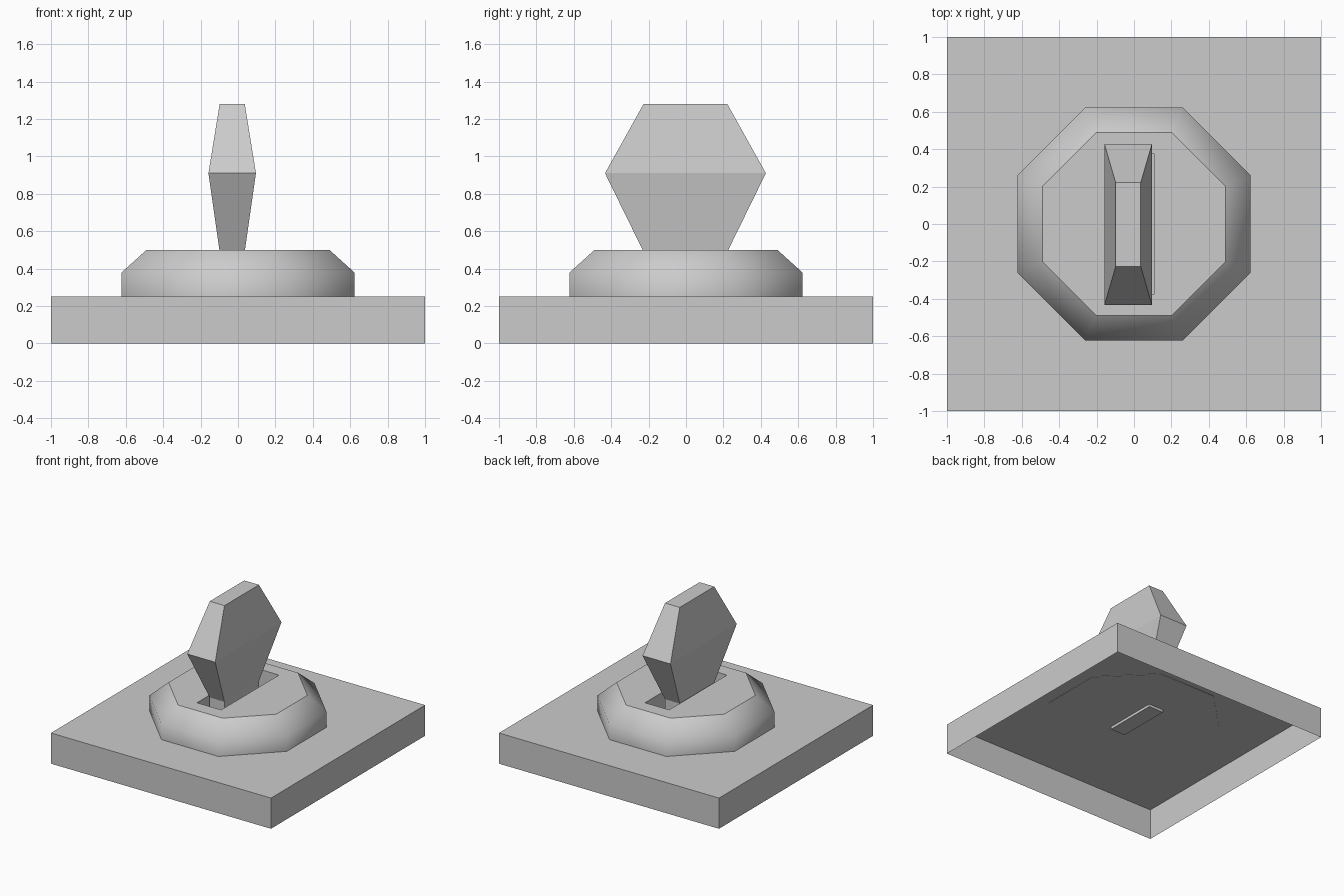
import bpy, bmesh, math

if "Cube" in bpy.data.objects:
    bpy.data.objects.remove(bpy.data.objects["Cube"])


def loft(name, rings, bottom=True, top=True, smooth_sides=False):
    """Skin a stack of point rings, optionally capping either end."""
    bm = bmesh.new()
    loops = [[bm.verts.new(p) for p in ring] for ring in rings]
    n = len(loops[0])
    for a, b in zip(loops, loops[1:]):
        for i in range(n):
            j = (i + 1) % n
            bm.faces.new((a[i], a[j], b[j], b[i])).smooth = smooth_sides
    if bottom:
        bm.faces.new(loops[0][::-1])
    if top:
        bm.faces.new(loops[-1])
    mesh = bpy.data.meshes.new(name)
    bm.to_mesh(mesh)
    bm.free()
    obj = bpy.data.objects.new(name, mesh)
    bpy.context.collection.objects.link(obj)
    return obj


def rect(hx, hy, z, cx=0.0, cy=0.0):
    return [(cx + sx * hx, cy + sy * hy, z)
            for sx, sy in ((-1, -1), (1, -1), (1, 1), (-1, 1))]


def octagon(apothem, z):
    r = apothem / math.cos(math.pi / 8)
    return [(r * math.cos((i + 0.5) * math.pi / 4),
             r * math.sin((i + 0.5) * math.pi / 4), z) for i in range(8)]


# Square base plate, open underneath
loft("base_plate", [rect(1, 1, 0), rect(1, 1, 0.252)], bottom=False)

# Octagonal collar with a sloped shoulder
collar = loft("collar", [octagon(0.624, 0.249), octagon(0.624, 0.378),
                         octagon(0.489, 0.50)], smooth_sides=True)

# Slot sunk into the collar top
cutter = loft("slot_cutter", [rect(0.11, 0.375, 0.30), rect(0.11, 0.375, 0.7)])
cutter.hide_render = True
cutter.hide_viewport = True
cut = collar.modifiers.new("slot", 'BOOLEAN')
cut.operation = 'DIFFERENCE'
cut.solver = 'EXACT'
cut.object = cutter

# Faceted lever: straight stem, widest at the middle, tapering to the top
sections = [(0.067, 0.224, 0.227), (0.067, 0.224, 0.49),
            (0.127, 0.43, 0.91), (0.067, 0.224, 1.28)]
loft("lever", [rect(hx, hy, z, -0.031, -0.003) for hx, hy, z in sections])
